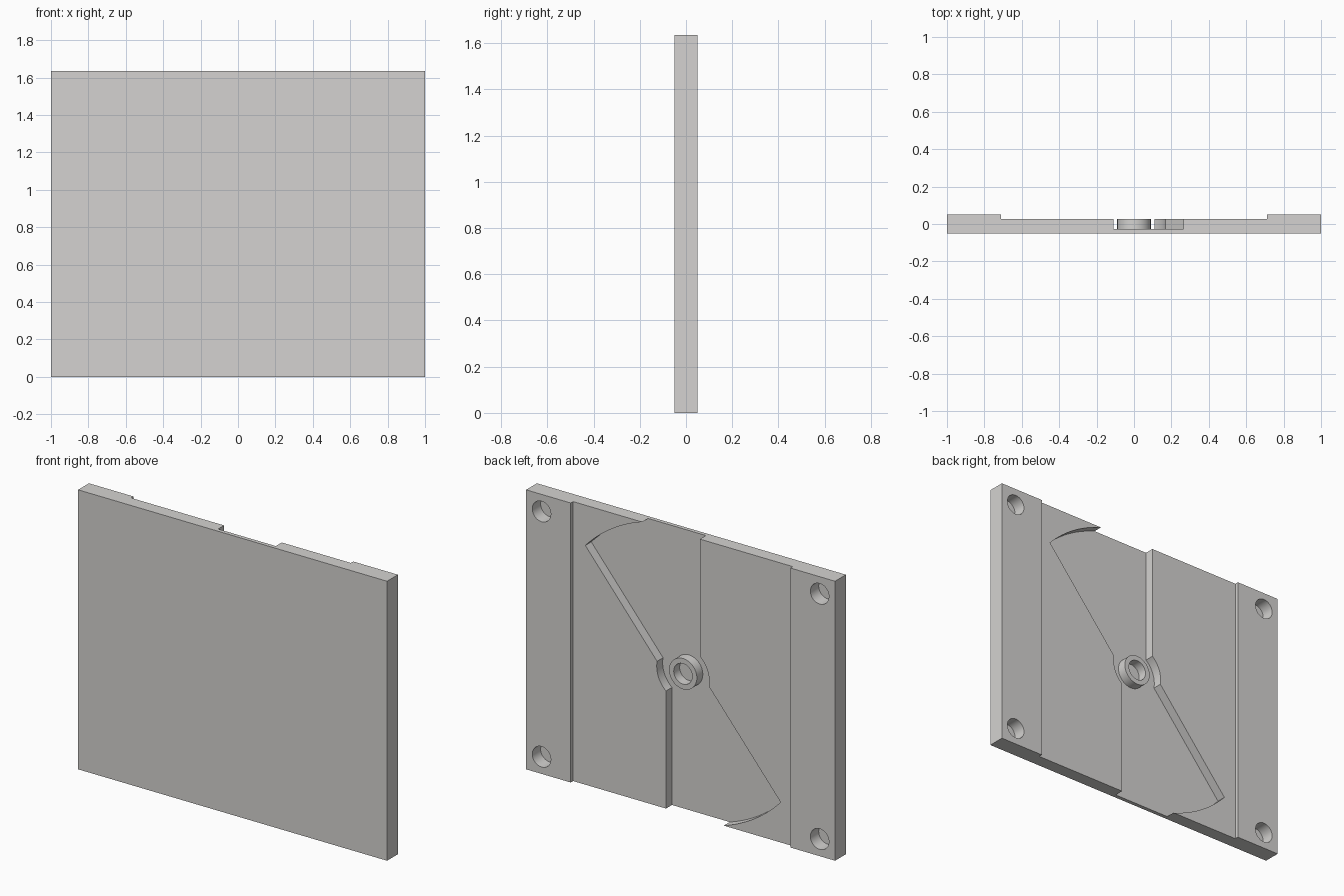
import bpy, bmesh
from math import sin, cos, asin, radians, pi

if "Cube" in bpy.data.objects:
    bpy.data.objects.remove(bpy.data.objects["Cube"])

WIDTH, HEIGHT, BACK = 2.0, 1.635, 0.05
MID, FLOOR = 0.028, -0.027          # recessed panel and pocket floor depths
CZ = HEIGHT / 2
HUB, REACH, ARM = 0.17, 0.859, 0.11  # hub radius, swing radius, arm half width

grey = bpy.data.materials.new("light_warm_grey")
grey.use_nodes = True
colour = (0.66, 0.65, 0.635, 1)
grey.diffuse_color = colour
bsdf = next(n for n in grey.node_tree.nodes if n.type == "BSDF_PRINCIPLED")
bsdf.inputs["Base Color"].default_value = colour


def prism(name, points, y0, y1):
    """Extrude an (x, z) outline from y0 to y1."""
    bm = bmesh.new()
    face = bm.faces.new([bm.verts.new((x, y0, z)) for x, z in points])
    new = bmesh.ops.extrude_face_region(bm, geom=[face])["geom"]
    verts = [v for v in new if isinstance(v, bmesh.types.BMVert)]
    bmesh.ops.translate(bm, verts=verts, vec=(0, y1 - y0, 0))
    bmesh.ops.recalc_face_normals(bm, faces=bm.faces)
    mesh = bpy.data.meshes.new(name)
    bm.to_mesh(mesh)
    bm.free()
    mesh.materials.append(grey)
    obj = bpy.data.objects.new(name, mesh)
    bpy.context.collection.objects.link(obj)
    return obj


def arc(radius, start, end, steps, x=0, z=CZ):
    angles = [start + (end - start) * i / steps for i in range(steps + 1)]
    return [(x + radius * cos(a), z + radius * sin(a)) for a in angles]


def circle(radius, x=0, z=CZ):
    return arc(radius, 0, 2 * pi, 48, x, z)[:-1]


def box(x, z0, z1):
    return [(-x, z0), (x, z0), (x, z1), (-x, z1)]


def activate(obj):
    bpy.ops.object.select_all(action="DESELECT")
    obj.select_set(True)
    bpy.context.view_layer.objects.active = obj


def cut(target, cutter):
    cutter.hide_render = True
    mod = target.modifiers.new("cut", "BOOLEAN")
    mod.operation, mod.solver, mod.object = "DIFFERENCE", "EXACT", cutter
    activate(target)
    bpy.ops.object.modifier_apply(modifier=mod.name)
    bpy.data.objects.remove(cutter)


# Plate with a shallow full-height panel between the two side rails
plate = prism("base_plate", box(WIDTH / 2, 0, HEIGHT), -BACK, BACK)
cut(plate, prism("panel_cutter", box(0.711, -0.1, HEIGHT + 0.1), MID, 0.1))

# Pocket swept by a two-ended arm swinging from upright to tilted
tilt = radians(50)
near, far = asin(ARM / HUB), asin(ARM / REACH)
half = (arc(REACH, tilt - far, pi / 2 + far, 40)
        + arc(HUB, pi / 2 + near, pi + tilt - near, 16))
pocket = half + [(-x, HEIGHT - z) for x, z in half]
cut(plate, prism("pocket_cutter", pocket, FLOOR, 0.1))

# Blind corner holes
for x in (-0.9, 0.9):
    for z in (0.1, HEIGHT - 0.1):
        cut(plate, prism("hole_cutter", circle(0.06, x, z), FLOOR, 0.1))

# Pivot ring standing on the pocket floor
ring = prism("pivot_ring", circle(0.09), FLOOR - 0.005, MID)
cut(ring, prism("bore_cutter", circle(0.06), -0.1, 0.1))

for obj in (plate, ring):
    activate(obj)
    bpy.ops.object.shade_smooth_by_angle(angle=radians(30))
